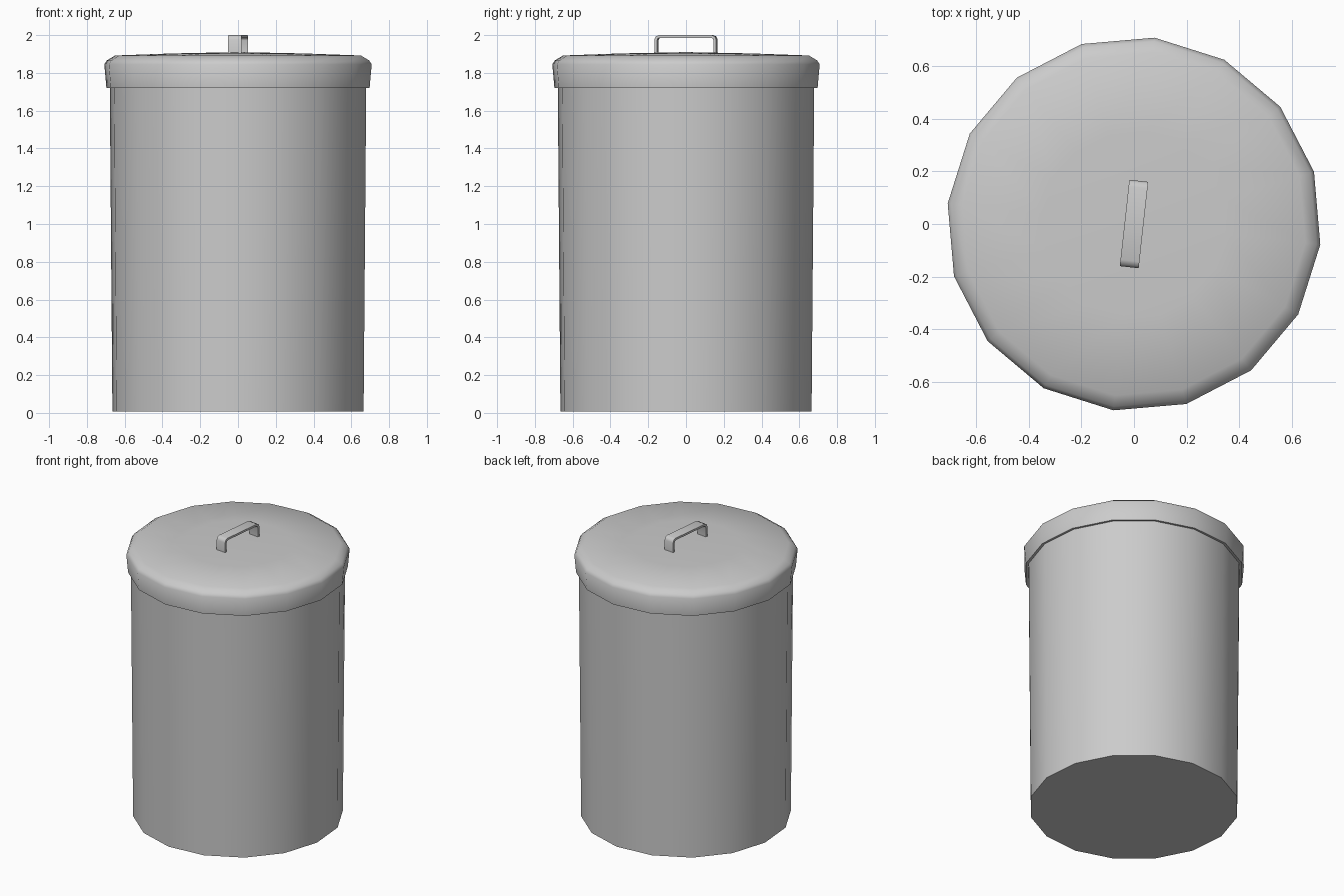
import bpy, bmesh, math

if "Cube" in bpy.data.objects:
    bpy.data.objects.remove(bpy.data.objects["Cube"])

SIDES = 16
TURN = math.radians(-6.3)


def finish(name, bm, angle=55):
    bmesh.ops.recalc_face_normals(bm, faces=bm.faces)
    mesh = bpy.data.meshes.new(name)
    bm.to_mesh(mesh)
    bm.free()
    ob = bpy.data.objects.new(name, mesh)
    bpy.context.collection.objects.link(ob)
    bpy.ops.object.select_all(action='DESELECT')
    ob.select_set(True)
    bpy.context.view_layer.objects.active = ob
    bpy.ops.object.shade_smooth_by_angle(angle=math.radians(angle))
    return ob


def lathe(name, profile):
    """Revolve (radius, z) points; a zero radius becomes a pole."""
    bm = bmesh.new()
    rings = []
    for r, z in profile:
        if r == 0:
            rings.append([bm.verts.new((0, 0, z))] * SIDES)
        else:
            rings.append([bm.verts.new((r * math.cos(TURN + math.tau * i / SIDES),
                                        r * math.sin(TURN + math.tau * i / SIDES), z))
                          for i in range(SIDES)])
    for a, b in zip(rings, rings[1:]):
        for i in range(SIDES):
            j = (i + 1) % SIDES
            bm.faces.new(dict.fromkeys((a[i], a[j], b[j], b[i])))
    return finish(name, bm)


# Slightly tapered can
lathe("can_body", [(0, 0.008), (0.669, 0.008), (0.683, 1.73)])

# Overhanging lid with bevelled shoulder and shallow domed top
lathe("lid", [(0.68, 1.722), (0.701, 1.72), (0.712, 1.845),
              (0.698, 1.866), (0.655, 1.892), (0.35, 1.903), (0, 1.91)])

# Flat strap handle: bent outline extruded across its width
outer = [(0.165, 1.898), (0.165, 1.975), (0.158, 1.993), (0.14, 2.0)]
inner = [(0.15, 1.898), (0.15, 1.972), (0.146, 1.982), (0.136, 1.986)]
full = [o + [(-y, z) for y, z in reversed(o)] for o in (outer, inner)]
bm = bmesh.new()
half = 0.036
left, right = ([[bm.verts.new((x, y, z)) for y, z in line] for line in full]
               for x in (-half, half))
count = len(full[0])
for k in range(count - 1):
    for a, b in ((left[0], right[0]), (left[1], right[1]),
                 (left[0], left[1]), (right[0], right[1])):
        bm.faces.new((a[k], a[k + 1], b[k + 1], b[k]))
for k in (0, count - 1):
    bm.faces.new((left[0][k], right[0][k], right[1][k], left[1][k]))
handle = finish("lid_handle", bm)
handle.rotation_euler.z = TURN
